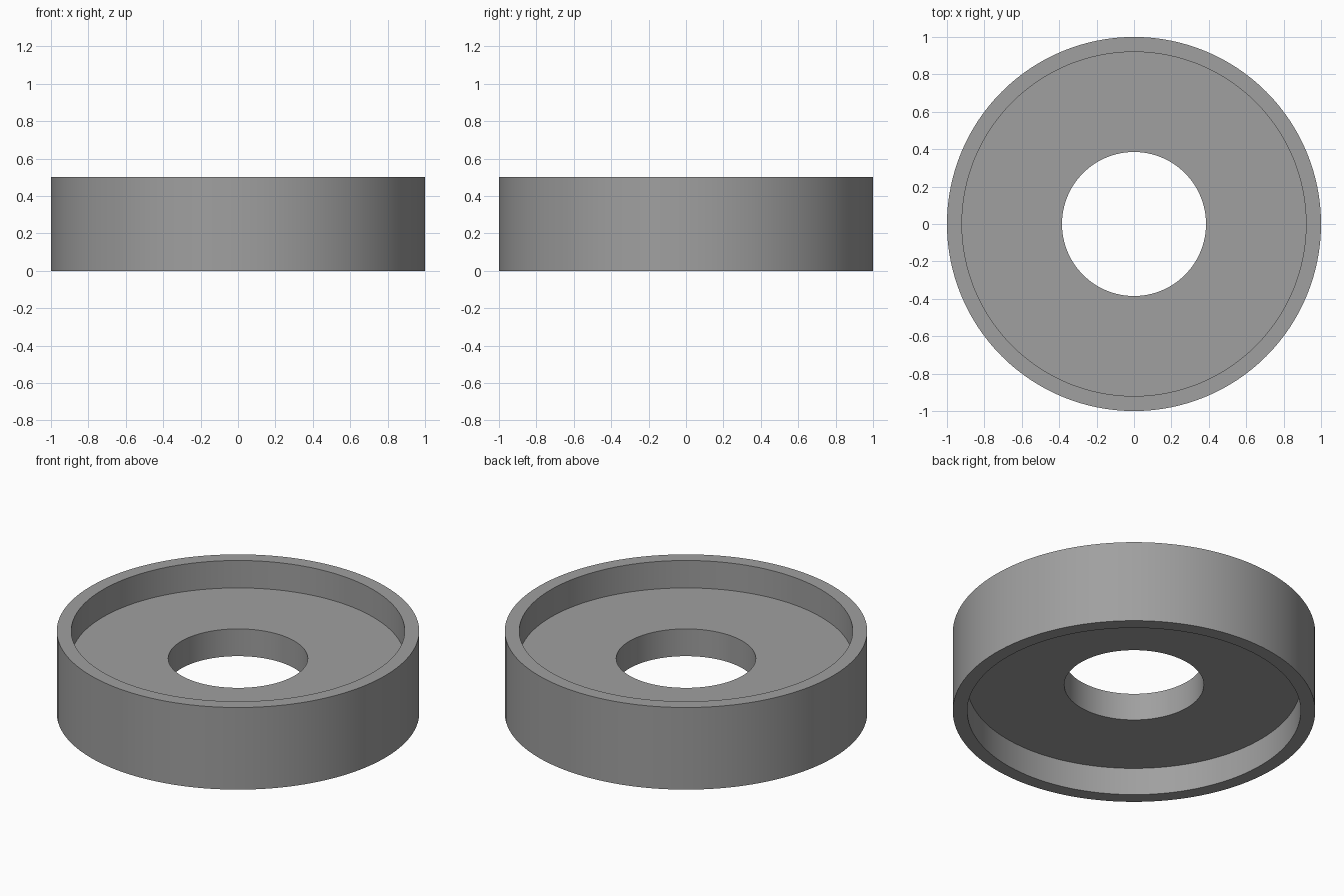
import bpy, bmesh, math

if "Cube" in bpy.data.objects:
    bpy.data.objects.remove(bpy.data.objects["Cube"])

SEGMENTS = 128
R_OUT, R_IN, R_HOLE = 1.0, 0.92, 0.385
HEIGHT, WEB_LOW, WEB_HIGH = 0.5, 0.167, 0.333

# Cross-section: outer rim with a thin web set midway up, bored in the centre
profile = [
    (R_OUT, 0), (R_OUT, HEIGHT), (R_IN, HEIGHT), (R_IN, WEB_HIGH),
    (R_HOLE, WEB_HIGH), (R_HOLE, WEB_LOW), (R_IN, WEB_LOW), (R_IN, 0),
]

# Revolve the closed section around z
bm = bmesh.new()
rings = []
for i in range(SEGMENTS):
    a = 2 * math.pi * i / SEGMENTS
    rings.append([bm.verts.new((r * math.cos(a), r * math.sin(a), z)) for r, z in profile])
n = len(profile)
for i in range(SEGMENTS):
    p, q = rings[i], rings[(i + 1) % SEGMENTS]
    for j in range(n):
        k = (j + 1) % n
        bm.faces.new((p[j], q[j], q[k], p[k]))
bmesh.ops.recalc_face_normals(bm, faces=bm.faces)
mesh = bpy.data.meshes.new("recessed_ring")
bm.to_mesh(mesh)
bm.free()

ring = bpy.data.objects.new("recessed_ring", mesh)
bpy.context.collection.objects.link(ring)

# Plain grey finish
grey = bpy.data.materials.new("mid_grey")
grey.diffuse_color = (0.35, 0.35, 0.35, 1)
grey.use_nodes = True
grey.node_tree.nodes["Principled BSDF"].inputs["Base Color"].default_value = grey.diffuse_color
mesh.materials.append(grey)

# Smooth round walls, crisp rims
bpy.context.view_layer.objects.active = ring
ring.select_set(True)
bpy.ops.object.shade_smooth_by_angle(angle=math.radians(30))
